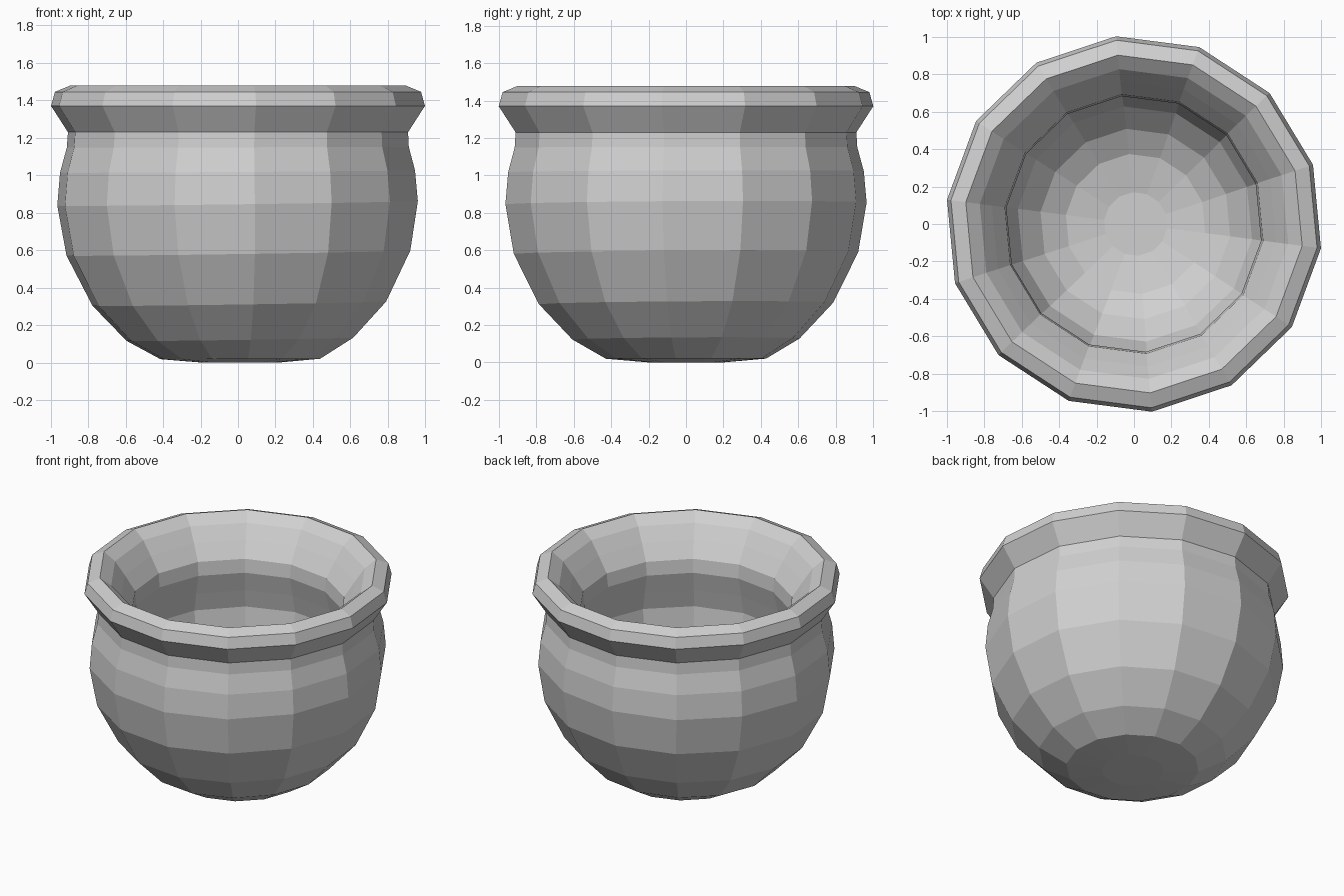
import bpy
import bmesh
import math

cube = bpy.data.objects.get("Cube")
if cube:
    bpy.data.objects.remove(cube, do_unlink=True)

SIDES = 14
PHASE = math.radians(-7.4)

# Closed wall section (radius, height): outside from the foot up, then inside down
PROFILE = [
    (0.20, 0.0), (0.43, 0.02), (0.61, 0.125), (0.79, 0.315), (0.925, 0.585),
    (0.97, 0.85), (0.955, 1.02), (0.92, 1.15), (0.915, 1.23),
    (1.006, 1.37), (0.985, 1.445), (0.905, 1.478),
    (0.83, 1.42), (0.765, 1.33), (0.695, 1.225), (0.685, 1.13), (0.72, 0.99),
    (0.75, 0.86), (0.725, 0.655), (0.63, 0.43), (0.51, 0.305),
    (0.375, 0.23), (0.17, 0.19),
]

clay = bpy.data.materials.new("pale_grey_clay")
clay.use_nodes = True
grey = (0.63, 0.63, 0.63, 1.0)
clay.diffuse_color = grey
clay.node_tree.nodes["Principled BSDF"].inputs["Base Color"].default_value = grey


def lean(x, y, z):
    """Slight handmade tilt of the bowl, fading out at foot and neck."""
    neck = max(0.0, min(1.0, (1.2 - z) / 0.4))
    foot = min(1.0, z / 0.1)
    return (x + neck * 0.018 * (0.7 - z), y,
            z + neck * foot * (0.015 * x + 0.006 * y))


def ring(bm, radius, height):
    verts = []
    for i in range(SIDES):
        a = PHASE + math.tau * i / SIDES
        x, y = radius * math.cos(a), radius * math.sin(a)
        verts.append(bm.verts.new(lean(x, y, height)))
    return verts


# Pot: lathe the section, then close the foot and the inner floor
bm = bmesh.new()
rings = [ring(bm, r, z) for r, z in PROFILE]
for low, high in zip(rings, rings[1:]):
    for i in range(SIDES):
        j = (i + 1) % SIDES
        bm.faces.new((low[i], low[j], high[j], high[i]))
bm.faces.new(rings[0][::-1])
bm.faces.new(rings[-1])
bmesh.ops.recalc_face_normals(bm, faces=bm.faces)

mesh = bpy.data.meshes.new("pot")
bm.to_mesh(mesh)
bm.free()
mesh.materials.append(clay)
pot = bpy.data.objects.new("pot", mesh)
bpy.context.collection.objects.link(pot)
